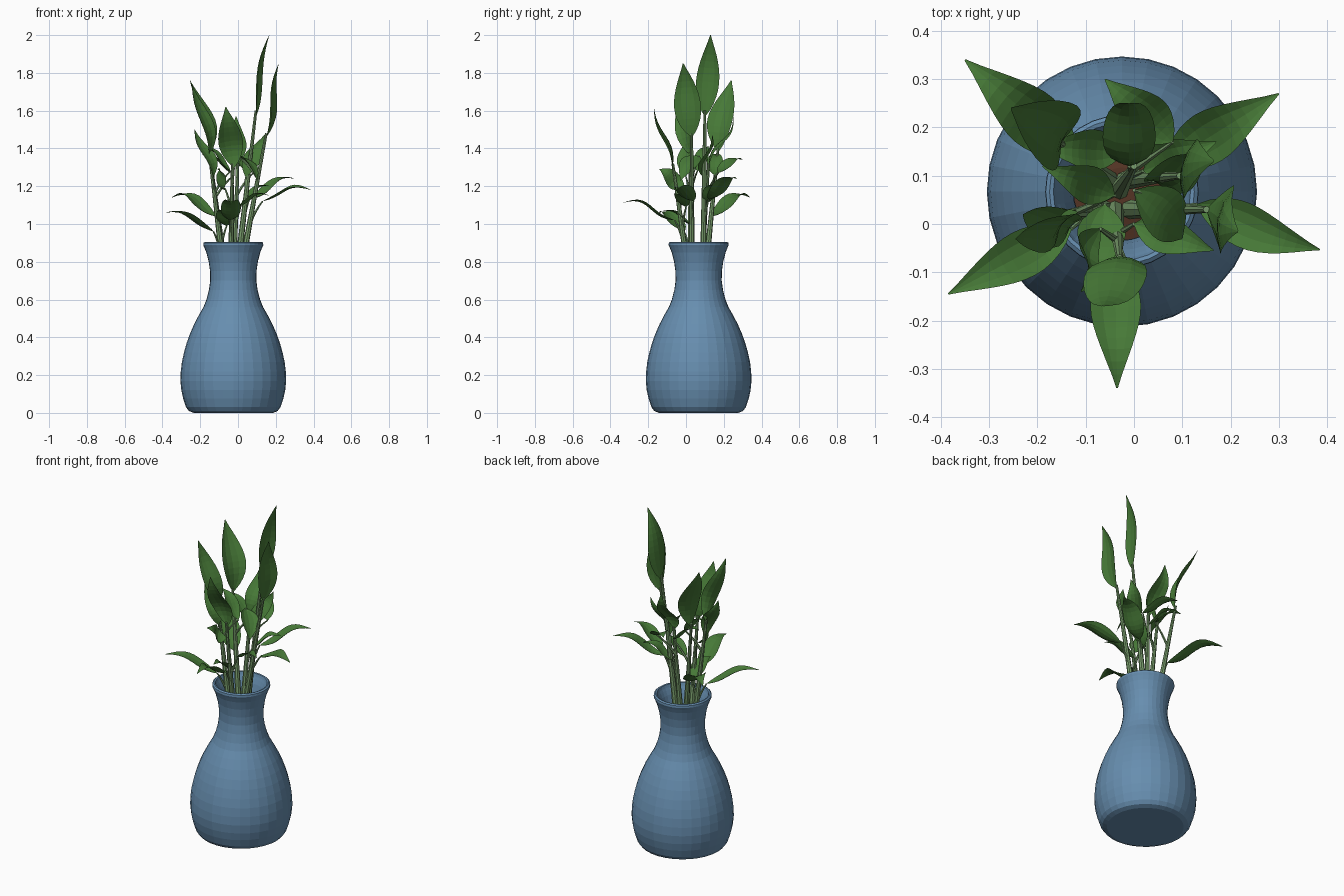
import bpy, bmesh, math
from mathutils import Vector

cube = bpy.data.objects.get("Cube")
if cube:
    bpy.data.objects.remove(cube)


def material(name, color):
    mat = bpy.data.materials.new(name)
    mat.use_nodes = True
    mat.diffuse_color = (*color, 1)
    for node in mat.node_tree.nodes:
        if node.type == 'BSDF_PRINCIPLED':
            node.inputs["Base Color"].default_value = (*color, 1)
    return mat


GLAZE = material("blue glaze", (0.135, 0.27, 0.43))
LEAF = material("leaf green", (0.062, 0.19, 0.038))
STEM = material("pale stem green", (0.19, 0.34, 0.15))
SOIL = material("brown soil", (0.09, 0.035, 0.018))


def finish(name, bm, mat):
    bmesh.ops.recalc_face_normals(bm, faces=bm.faces)
    mesh = bpy.data.meshes.new(name)
    bm.to_mesh(mesh)
    bm.free()
    mesh.materials.append(mat)
    obj = bpy.data.objects.new(name, mesh)
    bpy.context.collection.objects.link(obj)
    return obj


def bridge(bm, rings, closed=True):
    for a, b in zip(rings, rings[1:]):
        n = len(a)
        for i in range(n if closed else n - 1):
            j = (i + 1) % n
            bm.faces.new((a[i], a[j], b[j], b[i]))


def bend(a, mid, b, t):
    """Curve that passes through mid at t = 0.5."""
    c = mid * 2 - (a + b) / 2
    return a * (1 - t) ** 2 + c * 2 * t * (1 - t) + b * t * t


def lathe(name, profile, mat, center, sides=32):
    bm = bmesh.new()
    rings = []
    for r, z in profile:
        rings.append([bm.verts.new((center.x + r * math.cos(math.tau * i / sides),
                                    center.y + r * math.sin(math.tau * i / sides), z))
                      for i in range(sides)])
    bridge(bm, rings)
    bm.faces.new(rings[0])
    bm.faces.new(rings[-1])
    return finish(name, bm, mat)


def tube(name, points, r0, r1, sides=8):
    bm = bmesh.new()
    rings = []
    axis = (points[-1] - points[0]).normalized()
    u = axis.orthogonal().normalized()
    v = axis.cross(u)
    for k, p in enumerate(points):
        r = r0 + (r1 - r0) * k / (len(points) - 1)
        rings.append([bm.verts.new(p + (u * math.cos(math.tau * i / sides)
                                        + v * math.sin(math.tau * i / sides)) * r)
                      for i in range(sides)])
    bridge(bm, rings)
    bm.faces.new(rings[0])
    bm.faces.new(rings[-1])
    return finish(name, bm, STEM)


def leaf(name, base, tip, face, width, bow, wave, steps=12):
    """Pointed blade with a creased midrib; bow and wave bend it along its face."""
    bm = bmesh.new()
    along = (tip - base).normalized()
    side = along.cross(face).normalized()
    out = side.cross(along)
    rows = []
    for k in range(steps + 1):
        t = k / steps
        mid = base.lerp(tip, t) + out * (bow * math.sin(math.pi * t)
                                         + wave * math.sin(math.tau * t))
        half = width / 2 * max(0.03, math.sin(math.pi * t ** 0.8))
        rows.append([bm.verts.new(mid + side * (half * s) + out * (0.3 * half * s * s))
                     for s in (-1, -0.5, 0, 0.5, 1)])
    bridge(bm, rows, closed=False)
    return finish(name, bm, LEAF)


# Vase: outer wall, rounded lip, inner wall
center = Vector((-0.025, 0.067, 0))
outer = [(0.21, 0), (0.235, 0.01), (0.25, 0.03), (0.265, 0.075), (0.275, 0.12), (0.28, 0.17),
         (0.278, 0.22), (0.272, 0.27), (0.261, 0.32), (0.247, 0.37), (0.229, 0.42),
         (0.207, 0.47), (0.181, 0.52), (0.158, 0.56), (0.142, 0.6), (0.129, 0.65),
         (0.122, 0.7), (0.123, 0.75), (0.13, 0.8), (0.143, 0.85), (0.153, 0.875),
         (0.159, 0.888), (0.158, 0.9), (0.15, 0.906)]
inner = [(r - 0.022, z) for r, z in reversed(outer[2:22])]
lathe("vase", outer + [(0.142, 0.904)] + inner, GLAZE, center)
lathe("soil", [(0.118, 0.57), (0.118, 0.6), (0.05, 0.615)], SOIL, center)

# Main stems: bottom, top
stems = {
    "tall": ((-0.02, 0.09, 0.6), (0.095, 0.1, 1.6)),
    "right": ((-0.01, 0.03, 0.6), (0.15, 0.03, 1.48)),
    "left": ((-0.05, 0.09, 0.6), (-0.155, 0.17, 1.4)),
    "front": ((-0.04, 0.03, 0.6), (-0.03, -0.07, 1.32)),
    "middle": ((-0.03, 0.07, 0.6), (0.0, 0.12, 1.32)),
    "outer": ((-0.06, 0.03, 0.6), (-0.15, 0.02, 1.36)),
}
for key in stems:
    a, b = (Vector(p) for p in stems[key])
    stems[key] = (a, b)
    mid = a.lerp(b, 0.5) + Vector((0, 0, 0.01))
    tube(key + "_stem", [bend(a, mid, b, i / 6) for i in range(7)], 0.02, 0.007)

# Leaves: name, stem, base, tip, facing, width, bow, wave
up, left, back = Vector((0, 0, 1)), Vector((1, 0, 0)), Vector((0, 1, 0))
upright = [
    ("top", "tall", (0.095, 0.1, 1.57), (0.165, 0.13, 2), left - back * 0.2, 0.125, -0.03, 0.005),
    ("high_right", "right", (0.15, 0.03, 1.46), (0.215, -0.015, 1.85), left - back * 0.2, 0.145, -0.01, 0.01),
    ("high_left", "left", (-0.15, 0.17, 1.38), (-0.255, 0.24, 1.76), left - back * 0.45, 0.145, 0.025, 0.01),
    ("inner_left", "outer", (-0.15, 0.03, 1.36), (-0.245, -0.03, 1.74), left - back * 0.7, 0.1, 0.02, 0.015),
    ("broad_front", "front", (-0.02, -0.07, 1.3), (-0.065, -0.17, 1.62), -back, 0.13, -0.015, -0.015),
    ("broad_back", "middle", (-0.01, 0.12, 1.31), (-0.01, 0.25, 1.57), back, 0.11, 0.0, -0.02),
    ("side_left", "outer", (-0.13, 0, 1.25), (-0.23, 0.02, 1.5), left - back * 0.8, 0.09, 0.01, 0.015),
    ("small_right", "tall", (0.04, 0.09, 1.25), (0.14, 0.14, 1.47), up - back, 0.1, 0.0, 0.015),
]
spreading = [
    ("far_left_back", "left", (-0.12, 0.14, 1.04), (-0.35, 0.34, 1.14), up, 0.12, 0.03, -0.02),
    ("far_left_front", "outer", (-0.13, -0.01, 0.96), (-0.385, -0.145, 1.06), up, 0.1, 0.02, -0.012),
    ("far_front", "front", (-0.04, -0.06, 1.02), (-0.035, -0.34, 1.11), up, 0.105, 0.02, -0.02),
    ("far_right", "right", (0.13, 0.04, 1.12), (0.385, -0.053, 1.18), up - back * 0.2, 0.095, 0.025, -0.012),
    ("far_right_back", "tall", (0.06, 0.12, 1.13), (0.3, 0.27, 1.24), up, 0.11, 0.015, -0.018),
    ("rear", "middle", (0.08, 0.17, 1.27), (-0.06, 0.3, 1.34), up, 0.1, 0.015, -0.01),
    ("low_right", "front", (0, 0, 1.09), (0.165, -0.055, 1.15), up, 0.08, 0.02, -0.01),
    ("drooping", "right", (0.0, 0.07, 1.36), (0.1, -0.03, 1.23), up + left * 0.5, 0.11, 0.02, 0),
    ("small_front", "front", (-0.07, -0.01, 1.19), (-0.11, -0.14, 1.29), up - back, 0.095, -0.01, -0.02),
    ("crossing", "left", (-0.02, 0.15, 1.26), (-0.2, 0.16, 1.37), up, 0.085, 0.015, -0.01),
    ("inner_crossing", "outer", (-0.04, 0.06, 1.28), (-0.19, 0.12, 1.41), up, 0.08, 0.015, -0.01),
    ("low_front", "outer", (-0.06, 0.04, 0.99), (-0.08, -0.12, 1.07), up, 0.1, 0.01, -0.01),
    ("low_back", "middle", (0.02, 0.11, 1.11), (0.17, 0.17, 1.2), up, 0.09, 0.02, -0.01),
]
for name, stem, base, tip, face, width, bow, wave in upright + spreading:
    base, tip = Vector(base), Vector(tip)
    leaf(name + "_leaf", base, tip, face, width, bow, wave)
    # Thin stalk joining the leaf to its main stem
    a, b = stems[stem]
    t = min(1, max(0.3, (base.z - 0.12 - a.z) / (b.z - a.z)))
    start = a.lerp(b, t)
    mid = start.lerp(base, 0.5) + up * 0.01
    if (base - start).length > 0.03:
        tube(name + "_stalk", [bend(start, mid, base, i / 4) for i in range(5)], 0.008, 0.004, 6)
